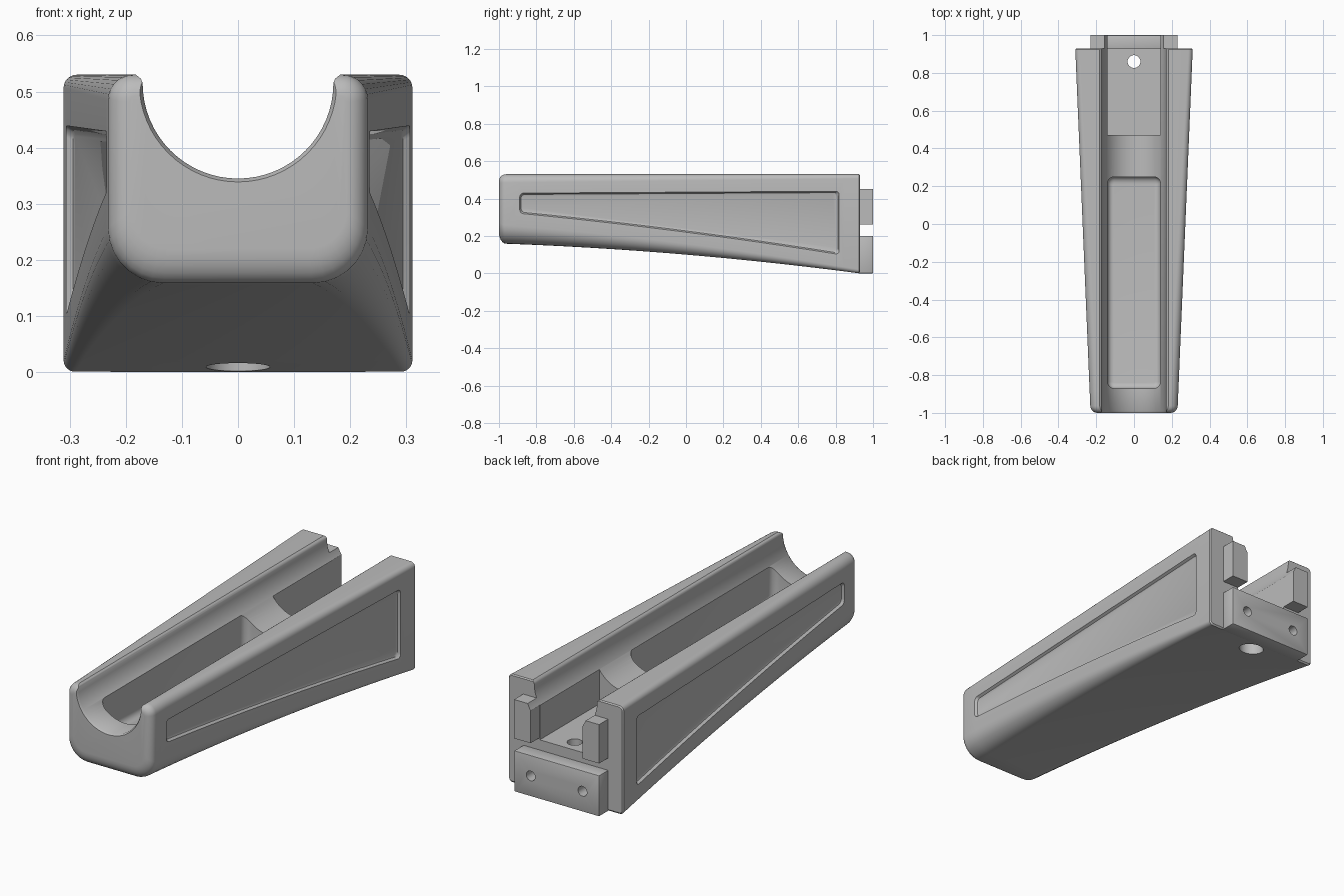
import bpy, bmesh
from math import sin, cos, pi

if "Cube" in bpy.data.objects:
    bpy.data.objects.remove(bpy.data.objects["Cube"], do_unlink=True)

grey = bpy.data.materials.new("plain grey")
grey.use_nodes = True
grey.diffuse_color = (0.5, 0.5, 0.5, 1)
grey.node_tree.nodes["Principled BSDF"].inputs["Base Color"].default_value = grey.diffuse_color


def loft(name, rings):
    """Skin a closed solid through rings of equal point count."""
    bm = bmesh.new()
    rows = [[bm.verts.new(p) for p in ring] for ring in rings]
    n = len(rows[0])
    for a, b in zip(rows, rows[1:]):
        for i in range(n):
            j = (i + 1) % n
            bm.faces.new((a[i], a[j], b[j], b[i]))
    bm.faces.new(rows[0])
    bm.faces.new(rows[-1])
    bmesh.ops.recalc_face_normals(bm, faces=bm.faces)
    mesh = bpy.data.meshes.new(name)
    bm.to_mesh(mesh)
    bm.free()
    mesh.materials.append(grey)
    ob = bpy.data.objects.new(name, mesh)
    bpy.context.collection.objects.link(ob)
    return ob


def rounded(a0, a1, b0, b1, low, high, split=1, steps=7):
    """Rounded rectangle outline; split subdivides its lower edge."""
    pts = []
    corners = [(a0 + low, b0 + low, low, pi), (a1 - low, b0 + low, low, 1.5 * pi),
               (a1 - high, b1 - high, high, 0), (a0 + high, b1 - high, high, 0.5 * pi)]
    for k, (ca, cb, r, start) in enumerate(corners):
        for i in range(steps + 1):
            t = start + i / steps * pi / 2
            pts.append((ca + r * cos(t), cb + r * sin(t)))
        if k == 0:
            for i in range(1, split):
                pts.append((a0 + low + (a1 - a0 - 2 * low) * i / split, b0))
    return pts


def apply(ob, mod):
    bpy.context.view_layer.objects.active = ob
    bpy.ops.object.modifier_apply(modifier=mod.name)


def cut(ob, *cutters):
    for c in cutters:
        mod = ob.modifiers.new("cut", 'BOOLEAN')
        mod.operation, mod.solver, mod.object = 'DIFFERENCE', 'EXACT', c
        apply(ob, mod)
        bpy.data.objects.remove(c, do_unlink=True)


def box(name, x0, x1, y0, y1, z0, z1, bevel=0):
    ob = loft(name, [[(x0, y0, z), (x1, y0, z), (x1, y1, z), (x0, y1, z)] for z in (z0, z1)])
    if bevel:
        mod = ob.modifiers.new("bevel", 'BEVEL')
        mod.width, mod.segments = bevel, 2
        apply(ob, mod)
    return ob


def rod(name, r, start, end):
    """Cylinder along z or y."""
    along_z = start[2] != end[2]
    ring = [(r * cos(i * pi / 16), r * sin(i * pi / 16)) for i in range(32)]
    return loft(name, [[(x + a, y + (b if along_z else 0), z + (0 if along_z else b))
                        for a, b in ring] for x, y, z in (start, end)])


FRONT, BACK, TOP = -1.0, 0.93, 0.53
QUARTER = [i / 6 * pi / 2 for i in range(6, -1, -1)]


def along(y):
    return (y - FRONT) / (BACK - FRONT)


def side_x(y):
    return 0.23 + 0.081 * along(y)


def body_ring(y, inset=0.0):
    s = along(y)
    bottom = 0.16 * (1 - 0.42 * s - 0.58 * s * s)
    w = side_x(y) - inset
    outline = rounded(-w, w, bottom + 1.6 * inset, TOP - inset,
                      0.1 - 0.08 * s - inset * 0.9, 0.045 - 0.022 * s - inset * 0.9)
    return [(x, y, z) for x, z in outline]


# tapered body with rounded front and slightly eased back
R = 0.037
rings = [body_ring(FRONT + R * (1 - sin(t)), R * (1 - cos(t))) for t in QUARTER]
rings += [body_ring(FRONT + R + (BACK - 0.006 - FRONT - R) * i / 24) for i in range(1, 25)]
rings.append(body_ring(BACK, 0.005))
body = loft("tapered_body", rings)


# round channel along the top, flared at the rim and the front
def channel_ring(y, r):
    mid = 0.515
    arc = [(r * cos(pi + i * pi / 32), y, mid + r * sin(pi + i * pi / 32)) for i in range(33)]
    rim = [(r + 0.003, y, mid + 0.008), (r + 0.012, y, TOP), (r + 0.012, y, 0.7)]
    return arc + rim + [(-x, yy, z) for x, yy, z in reversed(rim)]


def channel():
    return loft("channel_cutter", [channel_ring(-1.02, 0.178), channel_ring(-1.0, 0.176),
                                   channel_ring(-0.99, 0.17), channel_ring(1.1, 0.17)])


# long pocket in the channel floor
def pocket_ring(inset, lift):
    outline = rounded(-0.14 + inset, 0.14 - inset, -0.87 + inset, 0.25 - 1.3 * inset,
                      0.035 - inset, 0.035 - inset)
    return [(x, y, 0.25 - 0.045 * (y + 0.87) + lift) for x, y in outline]


F = 0.03
pocket = loft("pocket_cutter", [pocket_ring(F * (1 - cos(t)), F * (1 - sin(t))) for t in QUARTER]
              + [pocket_ring(0, 0.3)])


# shallow sunk panels on both sides, sloping in at their edges
def panel_ring(sign, inset, offset):
    ring = []
    for y, w in rounded(-0.89 + inset, 0.82 - inset, inset, 0.3 - inset, 0.02, 0.02, split=12):
        u = (y + 0.89) / 1.71
        low = 0.32 - 0.22 * (0.75 * u + 0.25 * u * u)
        high = 0.43 + 0.01 * u
        z = low + w if w < 0.15 else high - (0.3 - w)
        ring.append((sign * (side_x(y) + offset), y, z))
    return ring


panels = [loft("panel_cutter", [panel_ring(s, 0.016, -0.015), panel_ring(s, 0.008, -0.012),
                                panel_ring(s, -0.001, 0.003), panel_ring(s, -0.002, 0.04)])
          for s in (-1, 1)]

# square bay at the back and the bolt hole with its counterbore
bay = box("bay_cutter", -0.14, 0.14, 0.47, 1.1, 0.25, 0.7)
bolt = rod("bolt_cutter", 0.034, (0, 0.86, -0.1), (0, 0.86, 0.4))
bore = rod("counterbore_cutter", 0.057, (0, 0.86, -0.1), (0, 0.86, 0.1))
cut(body, *panels, channel(), pocket, bay, bolt, bore)

# mounting block with two screw holes
block = box("mounting_block", -0.23, 0.23, 0.92, 1.0, 0.0, 0.2, 0.004)
cut(block, *[rod("screw_cutter", 0.024, (x, 0.935, 0.1), (x, 1.05, 0.1)) for x in (-0.14, 0.14)])
parts = [body, block]

# upper locating tabs, trimmed by the channel
for side, x0, x1 in (("left", 0.141, 0.23), ("right", -0.23, -0.141)):
    tab = box(side + "_locating_tab", x0, x1, 0.92, 1.0, 0.26, 0.45)
    cut(tab, channel())
    parts.append(tab)

# smooth curves, crisp edges
for ob in parts:
    bpy.ops.object.select_all(action='DESELECT')
    ob.select_set(True)
    bpy.context.view_layer.objects.active = ob
    bpy.ops.object.shade_smooth_by_angle(angle=0.6)
